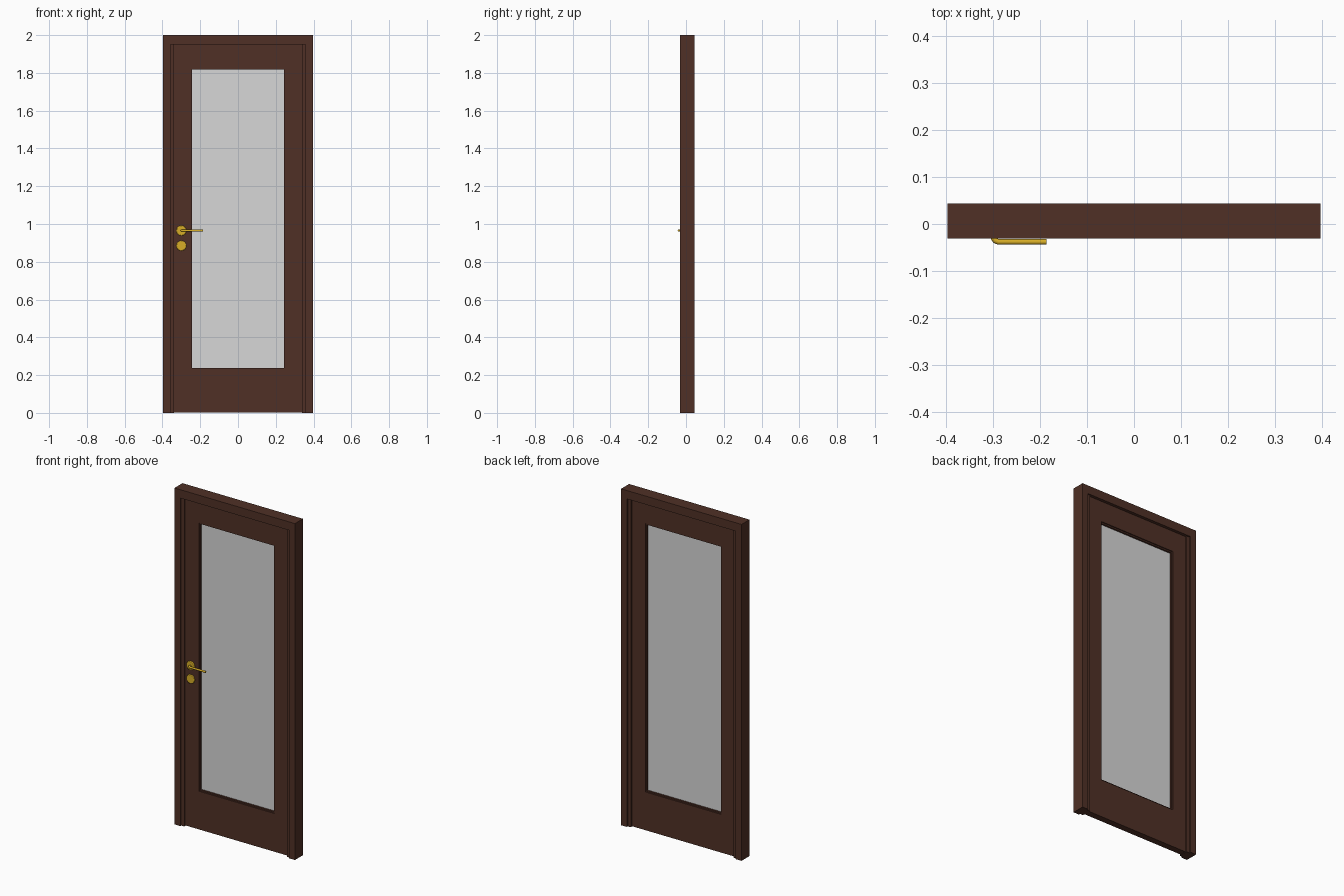
import bpy, bmesh, math
from mathutils import Vector

cube = bpy.data.objects.get("Cube")
if cube:
    bpy.data.objects.remove(cube, do_unlink=True)


def material(name, rgb, rough):
    m = bpy.data.materials.new(name)
    m.use_nodes = True
    m.diffuse_color = (*rgb, 1)
    bsdf = next(n for n in m.node_tree.nodes if n.type == "BSDF_PRINCIPLED")
    bsdf.inputs["Base Color"].default_value = (*rgb, 1)
    bsdf.inputs["Roughness"].default_value = rough
    return m


wood = material("dark brown wood", (0.08, 0.03, 0.019), 0.6)
glass = material("frosted grey glass", (0.68, 0.68, 0.68), 0.5)
brass = material("brass", (0.68, 0.42, 0.02), 0.4)


def finish(name, bm, mat):
    bmesh.ops.recalc_face_normals(bm, faces=bm.faces)
    mesh = bpy.data.meshes.new(name)
    bm.to_mesh(mesh)
    bm.free()
    mesh.materials.append(mat)
    ob = bpy.data.objects.new(name, mesh)
    bpy.context.collection.objects.link(ob)
    return ob


def box(name, x, y, z, mat):
    bm = bmesh.new()
    bmesh.ops.create_cube(bm, size=1)
    for v in bm.verts:
        v.co = Vector([(a + b) / 2 + c * (b - a) for (a, b), c in zip((x, y, z), v.co)])
    return finish(name, bm, mat)


def band(name, outer, inner, y0, y1, mat, closed=True):
    """Mitred border between two outlines in the xz plane, from y0 to y1."""
    bm = bmesh.new()
    sections = []
    for (ox, oz), (ix, iz) in zip(outer, inner):
        sections.append([bm.verts.new(p) for p in
                         ((ox, y0, oz), (ix, y0, iz), (ix, y1, iz), (ox, y1, oz))])
    pairs = list(zip(sections, sections[1:]))
    if closed:
        pairs.append((sections[-1], sections[0]))
    else:
        bm.faces.new(sections[0])
        bm.faces.new(sections[-1])
    for a, b in pairs:
        for i in range(4):
            j = (i + 1) % 4
            bm.faces.new((a[i], a[j], b[j], b[i]))
    return finish(name, bm, mat)


def outline(half, low, high):
    return [(-half, low), (-half, high), (half, high), (half, low)]


# Outer frame, open at the floor
FRONT, BACK = -0.031, 0.044
band("door_frame", outline(0.396, 0, 2), outline(0.358, 0, 1.95), FRONT, BACK, wood, False)

# Stepped stops on the inside of the jambs
for side, s in (("right", -1), ("left", 1)):
    box(side + "_jamb_stop", sorted((s * 0.338, s * 0.358)), (-0.022, 0.035), (0, 1.95), wood)

# Door leaf with its window opening
LEAF_FRONT, LEAF_BACK = -0.013, 0.026
band("door_leaf", outline(0.338, 0.003, 1.95), outline(0.249, 0.23, 1.826),
     LEAF_FRONT, LEAF_BACK, wood)

# Glazing bead and pane
band("glazing_bead", outline(0.249, 0.23, 1.826), outline(0.243, 0.237, 1.818),
     -0.007, 0.02, wood)
box("window_pane", (-0.245, 0.245), (0.003, 0.01), (0.235, 1.82), glass)


# Round brass plates
HANDLE_X = -0.3
def rosette(name, z):
    bpy.ops.mesh.primitive_cylinder_add(
        vertices=16, radius=0.027, depth=0.009,
        location=(HANDLE_X, LEAF_FRONT - 0.004, z), rotation=(math.pi / 2, 0, 0))
    ob = bpy.context.object
    ob.name = name
    ob.data.materials.append(brass)
    bevel = ob.modifiers.new("soft rim", "BEVEL")
    bevel.width = 0.003
    bevel.segments = 2
    bpy.ops.object.shade_smooth_by_angle()


rosette("handle_plate", 0.965)
rosette("lock_plate", 0.885)

# Bent lever handle
curve = bpy.data.curves.new("lever_handle", "CURVE")
curve.dimensions = "3D"
curve.bevel_depth = 0.006
curve.bevel_resolution = 2
curve.use_fill_caps = True
path = [(-0.298, -0.013), (-0.298, -0.03), (-0.295, -0.035), (-0.288, -0.038), (-0.186, -0.038)]
spline = curve.splines.new("POLY")
spline.points.add(len(path) - 1)
for point, (x, y) in zip(spline.points, path):
    point.co = (x, y, 0.965, 1)
curve.materials.append(brass)
lever = bpy.data.objects.new("lever_handle", curve)
bpy.context.collection.objects.link(lever)
